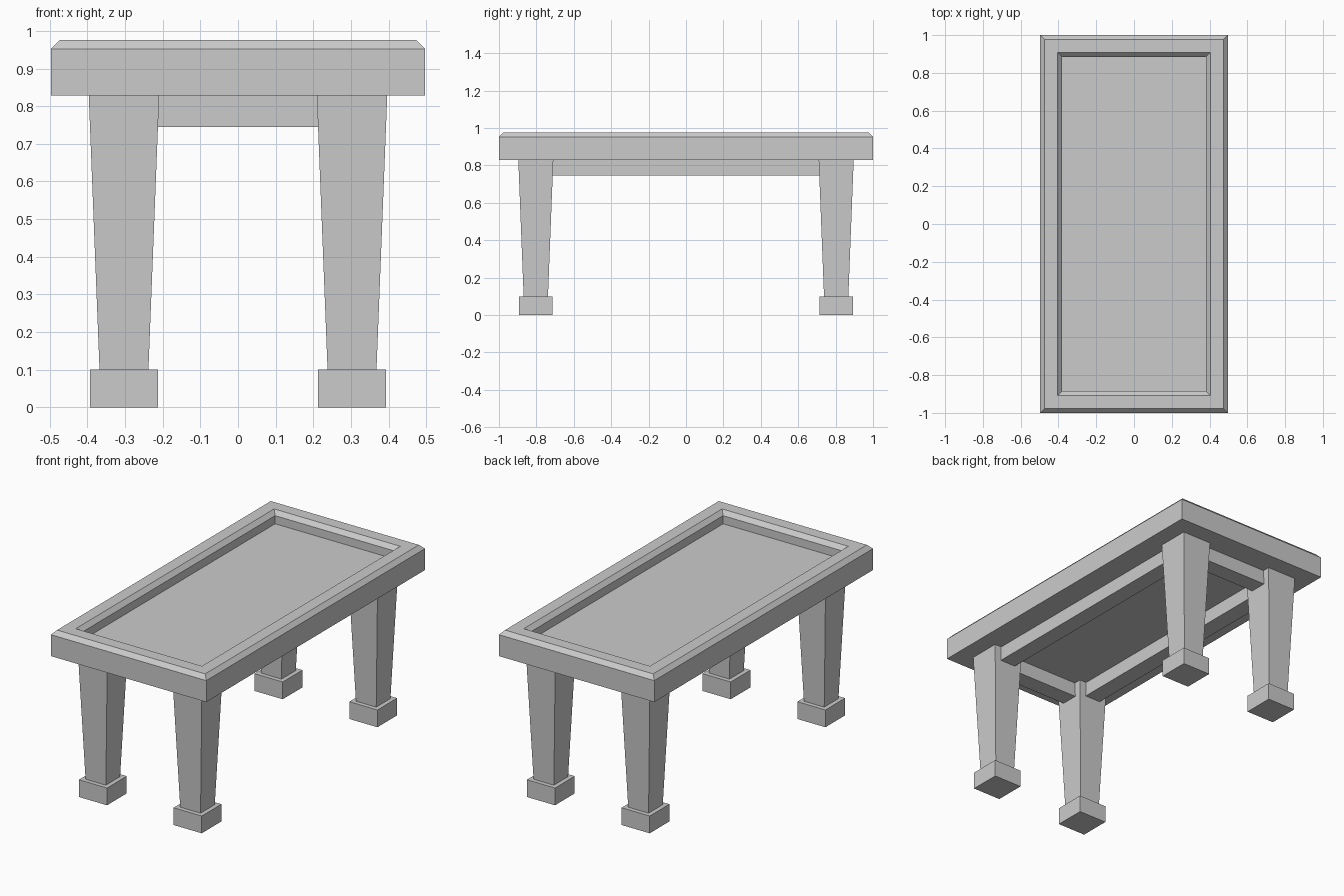
import bpy, bmesh

if "Cube" in bpy.data.objects:
    bpy.data.objects.remove(bpy.data.objects["Cube"])

HALF_X, HALF_Y = 0.497, 1.0      # table top half sizes
LEG_X, LEG_Y = 0.303, 0.803      # leg centres
TOP_BOTTOM = 0.828               # underside of the table top


def stacked_rects(name, rings, center=(0, 0)):
    """Solid skinned through rectangles given as (half_x, half_y, z)."""
    bm = bmesh.new()
    loops = []
    for hx, hy, z in rings:
        loops.append([bm.verts.new((center[0] + sx * hx, center[1] + sy * hy, z))
                      for sx, sy in ((-1, -1), (1, -1), (1, 1), (-1, 1))])
    for a, b in zip(loops, loops[1:]):
        for i in range(4):
            j = (i + 1) % 4
            bm.faces.new((a[i], a[j], b[j], b[i]))
    bm.faces.new(loops[0][::-1])
    bm.faces.new(loops[-1])
    bmesh.ops.recalc_face_normals(bm, faces=bm.faces)
    mesh = bpy.data.meshes.new(name)
    bm.to_mesh(mesh)
    bm.free()
    obj = bpy.data.objects.new(name, mesh)
    bpy.context.collection.objects.link(obj)
    return obj


# Table top: chamfered outer edge, flat rim, chamfered recess with sunken panel
profile = [(0, TOP_BOTTOM), (0, 0.952), (0.023, 0.976),
           (0.093, 0.976), (0.116, 0.952), (0.116, 0.905)]
stacked_rects("table_top", [(HALF_X - i, HALF_Y - i, z) for i, z in profile])

# Tapered legs on square feet
for sy, end in ((-1, "front"), (1, "back")):
    for sx, side in ((-1, "left"), (1, "right")):
        c = (sx * LEG_X, sy * LEG_Y)
        stacked_rects(f"{end}_{side}_leg",
                      [(0.065, 0.065, 0.1), (0.0935, 0.0935, TOP_BOTTOM)], c)
        stacked_rects(f"{end}_{side}_foot",
                      [(0.09, 0.09, 0), (0.09, 0.09, 0.1)], c)

# Rails joining the legs under the top
RAIL_Z = (0.745, TOP_BOTTOM)
for s, end, side in ((-1, "front", "left"), (1, "back", "right")):
    stacked_rects(f"{end}_rail", [(LEG_X - 0.08, 0.05, z) for z in RAIL_Z],
                  (0, s * LEG_Y))
    stacked_rects(f"{side}_rail", [(0.05, LEG_Y - 0.08, z) for z in RAIL_Z],
                  (s * LEG_X, 0))
